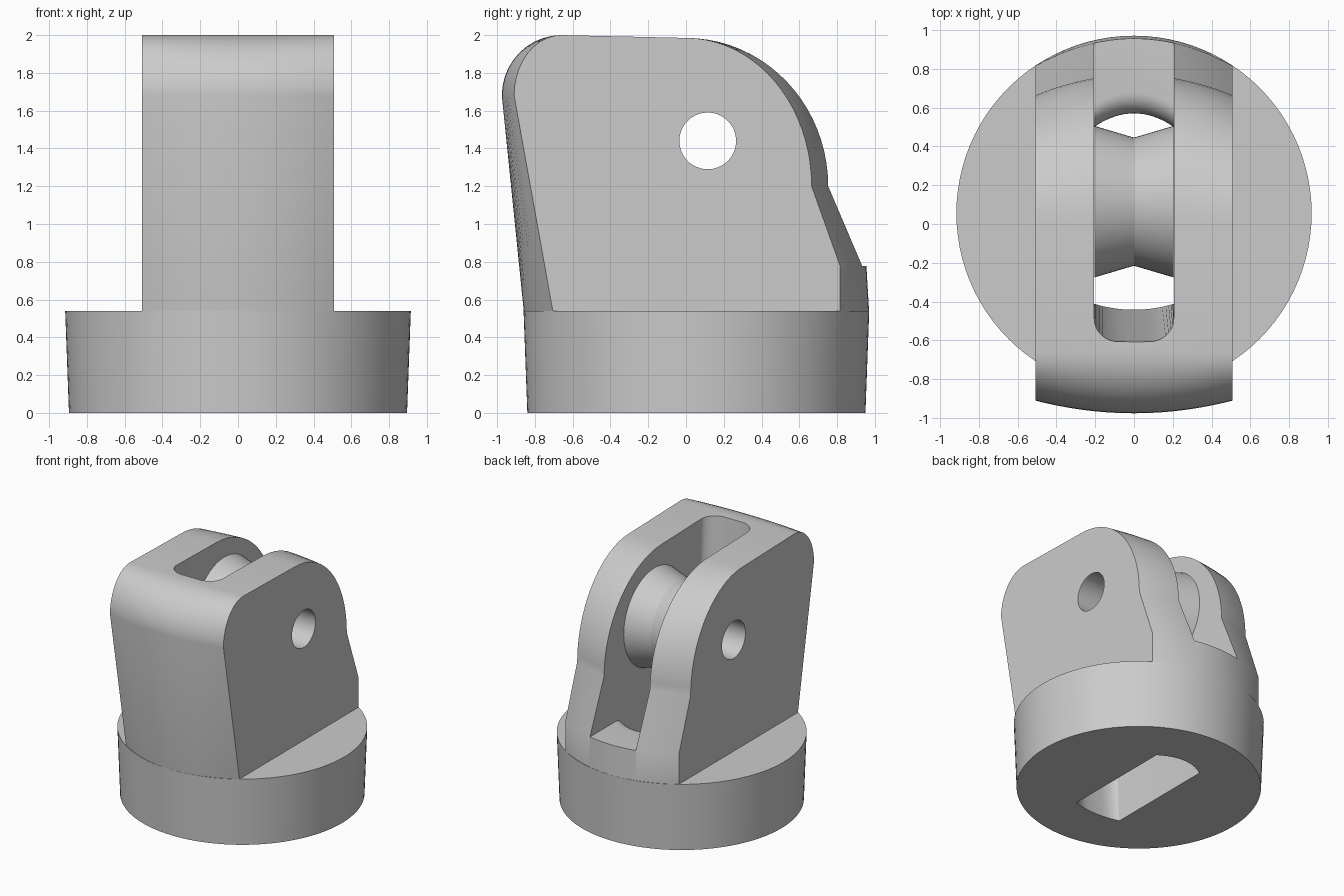
import bpy, bmesh, math
from math import sin, cos, pi, sqrt

if "Cube" in bpy.data.objects:
    bpy.data.objects.remove(bpy.data.objects["Cube"])

grey = bpy.data.materials.new("plain_grey")
grey.diffuse_color = (0.6, 0.6, 0.6, 1)
grey.use_nodes = True
grey.node_tree.nodes["Principled BSDF"].inputs["Base Color"].default_value = grey.diffuse_color


def finish(name, bm):
    bmesh.ops.recalc_face_normals(bm, faces=bm.faces)
    mesh = bpy.data.meshes.new(name)
    bm.to_mesh(mesh)
    bm.free()
    obj = bpy.data.objects.new(name, mesh)
    bpy.context.collection.objects.link(obj)
    mesh.materials.append(grey)
    return obj


def bridge(bm, a, b):
    for i in range(len(a)):
        j = (i + 1) % len(a)
        bm.faces.new((a[i], a[j], b[j], b[i]))


def loft_x(name, xs, section):
    """Skin closed (y, z) sections placed along x."""
    bm = bmesh.new()
    rings = [[bm.verts.new((x, y, z)) for y, z in section(x)] for x in xs]
    for a, b in zip(rings, rings[1:]):
        bridge(bm, a, b)
    bm.faces.new(rings[0])
    bm.faces.new(rings[-1])
    return finish(name, bm)


def combine(target, other, operation):
    mod = target.modifiers.new(operation, 'BOOLEAN')
    mod.operation = operation
    mod.solver = 'EXACT'
    mod.object = other
    bpy.context.view_layer.objects.active = target
    bpy.ops.object.modifier_apply(modifier=mod.name)
    bpy.data.objects.remove(other, do_unlink=True)


def smooth(obj):
    bpy.ops.object.select_all(action='DESELECT')
    obj.select_set(True)
    bpy.context.view_layer.objects.active = obj
    bpy.ops.object.shade_smooth_by_angle(angle=math.radians(25))


# Round tapered base
bm = bmesh.new()
bmesh.ops.create_cone(bm, cap_ends=True, segments=96, radius1=0.895,
                      radius2=0.915, depth=0.54)
bmesh.ops.translate(bm, verts=bm.verts, vec=(0, 0.055, 0.27))
housing = finish("housing", bm)

# Upright block: middle and side profiles blended across its width
HALF = 0.507


def block_section(x):
    k = 1 - (x / HALF) ** 2

    def mix(side, middle):
        return side + (middle - side) * k

    pts = [(-0.4, 0.35), (mix(-0.705, -0.859), 0.54)]
    for i in range(11):                      # rounded front top edge
        a = pi / 2 * i / 10
        pts.append((-0.66 - mix(0.25, 0.315) * cos(a), 1.68 + 0.32 * sin(a)))
    for i in range(21):                      # curved back
        a = pi / 2 * (1 - i / 20)
        pts.append((mix(0.665, 0.77) * cos(a), 1.2 + 0.785 * sin(a)))
    pts += [(mix(0.815, 0.955), 0.78), (mix(0.815, 0.969), 0.54), (0.5, 0.35)]
    return pts


block = loft_x("block", [HALF * (i / 12 - 1) for i in range(25)], block_section)
combine(housing, block, 'UNION')

# Slot that runs from the top and back down through the base
SLOT = 0.205


def slot_section(x):
    u = (x / SLOT) ** 2
    d = max(0, abs(x) - 0.08)
    top_front = -0.615 + 0.125 - sqrt(max(0, 0.125 ** 2 - d * d))
    back = 0.57 - 0.07 * u
    pts = [(-0.44 + 0.03 * u, -0.02), (top_front, 2.1), (1.2, 2.1), (1.2, 0.777)]
    for i in range(9):                       # rounded lip of the rope passage
        a = pi / 2 * i / 8
        pts.append((back + 0.11 * (1 - sin(a)), 0.667 + 0.11 * cos(a)))
    pts.append((back, -0.02))
    return pts


slot = loft_x("slot_cutter",
              [SLOT * sin(pi / 2 * (i / 12 - 1)) for i in range(25)], slot_section)
combine(housing, slot, 'DIFFERENCE')


# Rings turned about the axle line
AXLE_Y, AXLE_Z, BORE = 0.115, 1.44, 0.15


def turned(name, profile, closed):
    bm = bmesh.new()
    n = 64
    rings = []
    for x, r in profile:
        rings.append([bm.verts.new((x, AXLE_Y + r * cos(2 * pi * i / n),
                                    AXLE_Z + r * sin(2 * pi * i / n)))
                      for i in range(n)])
    for a, b in zip(rings, rings[1:]):
        bridge(bm, a, b)
    if closed:
        bridge(bm, rings[-1], rings[0])
    else:
        bm.faces.new(rings[0])
        bm.faces.new(rings[-1])
    return finish(name, bm)


# Axle bore through both cheeks
bore = turned("bore_cutter", [(-0.7, BORE), (0.7, BORE)], False)
combine(housing, bore, 'DIFFERENCE')
smooth(housing)

# Grooved wheel with a hollow centre
w = 0.203
wheel = turned("wheel", [(-w, BORE), (-w, 0.39), (0, 0.33), (w, 0.39), (w, BORE)], True)
smooth(wheel)
